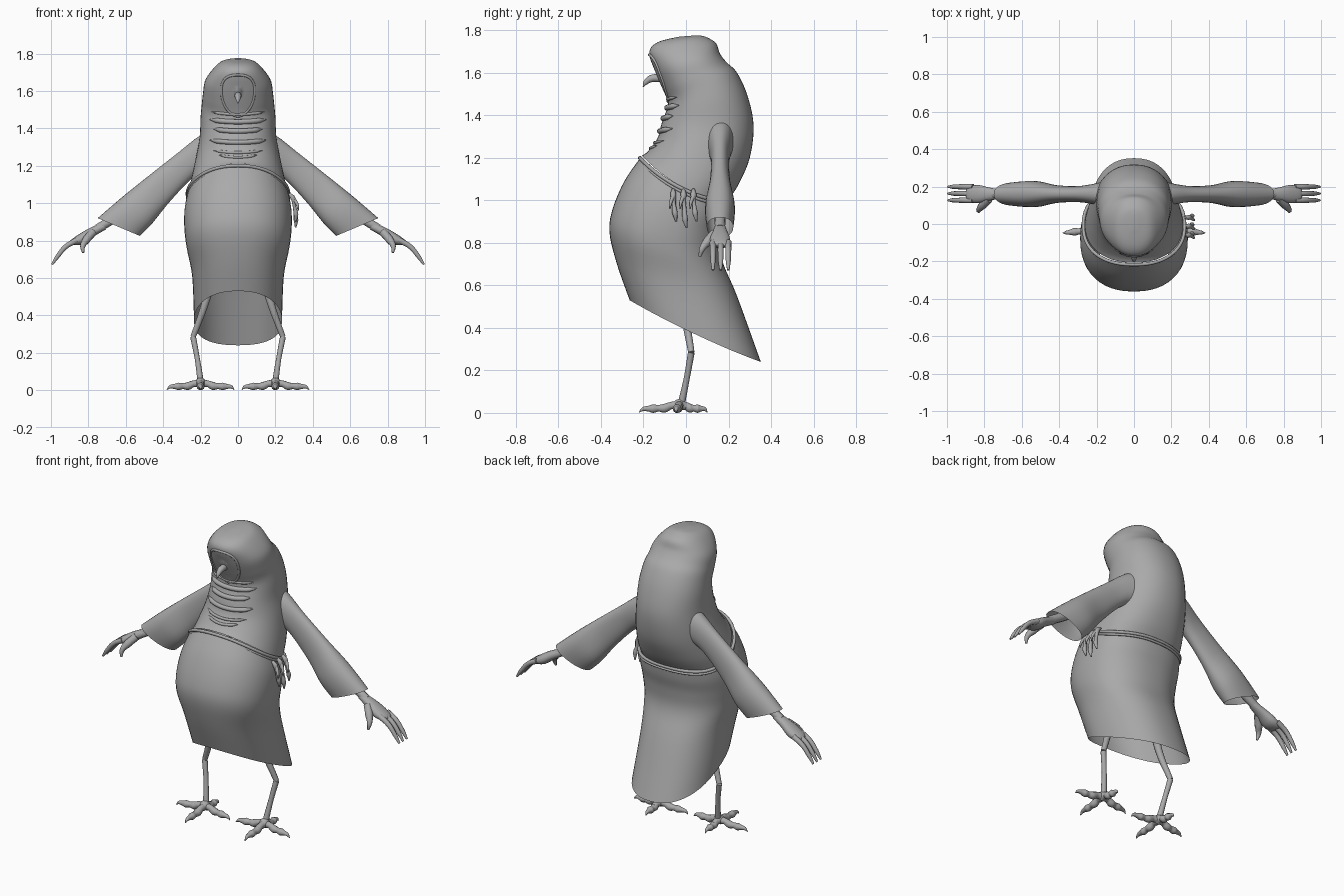
import bpy, math
from mathutils import Vector
from mathutils.bvhtree import BVHTree

cube = bpy.data.objects.get("Cube")
if cube:
    bpy.data.objects.remove(cube, do_unlink=True)

grey = bpy.data.materials.new("plain grey")
grey.use_nodes = True
grey.diffuse_color = (0.4, 0.4, 0.4, 1)
grey.node_tree.nodes["Principled BSDF"].inputs["Base Color"].default_value = grey.diffuse_color


def add_mesh(name, verts, faces):
    mesh = bpy.data.meshes.new(name)
    mesh.from_pydata(verts, [], faces)
    mesh.materials.append(grey)
    mesh.shade_smooth()
    mesh.update()
    obj = bpy.data.objects.new(name, mesh)
    bpy.context.collection.objects.link(obj)
    return obj


def tube(name, points, radii, cyclic=False):
    """Smooth round strand through the points, with one radius or one per point."""
    if not isinstance(radii, (list, tuple)):
        radii = [radii] * len(points)
    curve = bpy.data.curves.new(name, "CURVE")
    curve.dimensions = "3D"
    curve.bevel_depth = 1
    curve.bevel_resolution = 3
    curve.resolution_u = 5
    curve.use_fill_caps = True
    spline = curve.splines.new("BEZIER")
    spline.bezier_points.add(len(points) - 1)
    spline.use_cyclic_u = cyclic
    for bp, point, radius in zip(spline.bezier_points, points, radii):
        bp.co = point
        bp.radius = radius
        bp.handle_left_type = bp.handle_right_type = "AUTO"
    curve.materials.append(grey)
    obj = bpy.data.objects.new(name, curve)
    bpy.context.collection.objects.link(obj)
    return obj


def power(value, n):
    return math.copysign(abs(value) ** (2 / n), value)


def ring_point(ring, angle, n):
    a, b, side, sag = ring
    c, s = math.cos(angle), math.sin(angle)
    point = (a + b) / 2 + (a - b) / 2 * power(c, n) + side * power(s, n)
    point.z -= sag * s * s
    return point


def blend(p0, p1, p2, p3, t):
    return 0.5 * (2 * p1 + (p2 - p0) * t + (2 * p0 - 5 * p1 + 4 * p2 - p3) * t * t
                  + (3 * p1 - p0 - 3 * p2 + p3) * t ** 3)


def loft(name, rings, n=2.2, sides=48, steps=5, cap=False):
    """Skin over rings, each given by two opposite points, a side vector and a sag."""
    last = len(rings) - 1
    fine = []
    for i in range(last):
        four = [rings[min(max(k, 0), last)] for k in range(i - 1, i + 3)]
        for j in range(steps):
            fine.append([blend(*part, j / steps) for part in zip(*four)])
    fine.append(rings[-1])
    verts = [ring_point(r, math.tau * k / sides, n) for r in fine for k in range(sides)]
    faces = []
    for i in range(len(fine) - 1):
        for k in range(sides):
            m = (k + 1) % sides
            faces.append((i * sides + k, i * sides + m,
                          (i + 1) * sides + m, (i + 1) * sides + k))
    if cap:
        faces.append([(len(fine) - 1) * sides + k for k in range(sides)])
    return add_mesh(name, verts, faces)


def body_ring(yf, zf, yb, zb, w, sag=0.0):
    return (Vector((0, yf, zf)), Vector((0, yb, zb)), Vector((w, 0, 0)), sag)


# Robe skirt, open at the slanted hem
skirt = [body_ring(*r) for r in (
    (-.215, 1.2, .2, 1, .268, .05), (-.29, 1.09, .19, .93, .285, .04),
    (-.345, .96, .17, .84, .287, .03), (-.36, .85, .17, .72, .275, .02),
    (-.325, .7, .24, .55, .245, .015), (-.265, .53, .352, .24, .235, .015))]
loft("robe_skirt", skirt, n=2.3)

# Hunched torso running up into the hood
torso = loft("hooded_torso", [body_ring(*r) for r in (
    (-.207, 1.21, .2, 1, .262, .05), (-.18, 1.23, .25, 1.08, .25, .03),
    (-.135, 1.29, .3, 1.2, .225), (-.115, 1.36, .318, 1.35, .205),
    (-.09, 1.43, .29, 1.49, .2), (-.085, 1.47, .24, 1.6, .193),
    (-.11, 1.53, .19, 1.65, .187), (-.148, 1.62, .16, 1.69, .175),
    (-.172, 1.7, .14, 1.74, .13), (-.13, 1.745, .09, 1.77, .085),
    (-.03, 1.77, .05, 1.776, .02))], cap=True)
surface = BVHTree.FromPolygons([v.co for v in torso.data.vertices],
                               [p.vertices for p in torso.data.polygons])


def on_front(x, z, lift=0.0):
    hit = surface.ray_cast(Vector((x, -1, z)), Vector((0, 1, 0)))[0]
    return Vector((x, (hit.y if hit else 0) - lift, z))


# Cloth folds across the chest and neck
for z, half, size in ((1.245, .1, .008), (1.27, .13, .008), (1.325, .15, .013),
                      (1.385, .13, .014), (1.435, .15, .014), (1.475, .14, .008)):
    row = [on_front(half * k / 4, z + .012 * (k / 4) ** 2) for k in range(-4, 5)]
    tube("chest_fold", row, [.002] + [size] * 7 + [.002])

# Shield-shaped face with a hood rim
outline = []
for k in range(32):
    c, s = math.cos(math.tau * k / 32), math.sin(math.tau * k / 32)
    if s >= 0:
        outline.append((.088 * power(c, 2.6), .085 * power(s, 2.6)))
    else:
        outline.append((.088 * power(c, 1.8), .135 * s))
verts, faces = [], []
for i in range(1, 6):
    verts += [on_front(x * i / 5, 1.6 + z * i / 5, .003) for x, z in outline]
for i in range(4):
    for k in range(32):
        m = (k + 1) % 32
        faces.append((i * 32 + k, i * 32 + m, i * 32 + 32 + m, i * 32 + 32 + k))
faces.append(list(range(32)))
add_mesh("face", verts, faces)
tube("hood_rim", [on_front(x, 1.6 + z) for x, z in outline], .007, cyclic=True)
tube("beak", [(0, -.12, 1.575), (0, -.165, 1.572), (0, -.19, 1.553), (0, -.202, 1.533)],
     [.02, .018, .012, .002])

# Rope belt of two strands
for drop, size in ((0, .009), (.016, .007)):
    loop = [ring_point(skirt[0], math.tau * k / 32, 2.3) * 1.0 for k in range(32)]
    tube("belt", [Vector((p.x * 1.01, p.y * 1.01, p.z - drop)) for p in loop], size, cyclic=True)

# Charms hanging from the belt on the left hip
for y, low in ((-.06, .9), (-.012, .87), (.035, .9)):
    tube("belt_charm", [(.272, y, 1.05), (.292, y, 1.03), (.302, y + .003, .98),
                        (.31, y + .008, low + .04), (.308, y + .014, low)],
         [.008, .014, .009, .013, .004])
    tube("charm_spur", [(.3, y, 1.02), (.318, y - .012, .99), (.322, y - .016, .96)],
         [.01, .008, .003])


def sleeve_ring(s, xt, zt, xb, zb, w):
    return (Vector((s * xt, .16, zt)), Vector((s * xb, .16, zb)), Vector((0, w, 0)), 0.0)


for s, label in ((1, "left"), (-1, "right")):
    # Flared sleeve
    loft(label + "_sleeve", [sleeve_ring(s, *r) for r in (
        (.15, 1.39, .15, 1.18, .07), (.22, 1.35, .21, 1.16, .055),
        (.32, 1.27, .28, 1.1, .043), (.46, 1.16, .38, .99, .048),
        (.61, 1.04, .46, .89, .07), (.75, .92, .525, .825, .062))], sides=32)

    # Forearm, palm, fingers and thumb
    tube(label + "_forearm", [(s * .5, .16, 1.03), (s * .66, .16, .92), (s * .75, .16, .865)],
         [.03, .026, .024])
    loft(label + "_palm", [sleeve_ring(s, *r) for r in (
        (.73, .895, .705, .86, .024), (.79, .868, .765, .825, .036),
        (.84, .84, .82, .785, .048), (.89, .806, .865, .775, .042),
        (.9, .79, .885, .78, .03))], sides=20, cap=True)
    for y in (.127, .163, .199):
        tube(label + "_finger", [(s * .86, y, .803), (s * .92, y, .768),
                                 (s * .965, y, .715), (s * .994, y, .672)],
             [.016, .014, .012, .006])
    tube(label + "_thumb", [(s * .775, .135, .845), (s * .81, .1, .805),
                            (s * .83, .075, .77), (s * .828, .065, .735)],
         [.022, .022, .014, .006])

    # Thin leg with a backward knee
    tube(label + "_thigh", [(s * .14, .0, .6), (s * .18, .0, .45), (s * .24, .025, .285)],
         [.026, .02, .015])
    tube(label + "_shin", [(s * .24, .025, .285), (s * .218, .005, .17), (s * .2, -.02, .05)],
         [.016, .014, .017])

    # Clawed foot: four knobbly toes around the ankle
    foot = Vector((s * .2, -.03, .0))
    tube(label + "_foot_pad", [foot + Vector((0, .03, .03)), foot + Vector((0, 0, .038)),
                               foot + Vector((0, -.03, .03))], [.018, .03, .018])
    for dx, dy, length in ((1, -.1, .18), (-1, -.1, .18), (0, -1, .19), (0, 1, .13)):
        way = Vector((dx, dy, 0)) * length
        steps = ((0, .035, .022), (.22, .034, .018), (.38, .022, .022), (.52, .022, .016),
                 (.66, .02, .021), (.78, .02, .014), (.9, .018, .01), (1, .003, .002))
        tube(label + "_toe", [foot + way * f + Vector((0, 0, z)) for f, z, r in steps],
             [r for f, z, r in steps])
